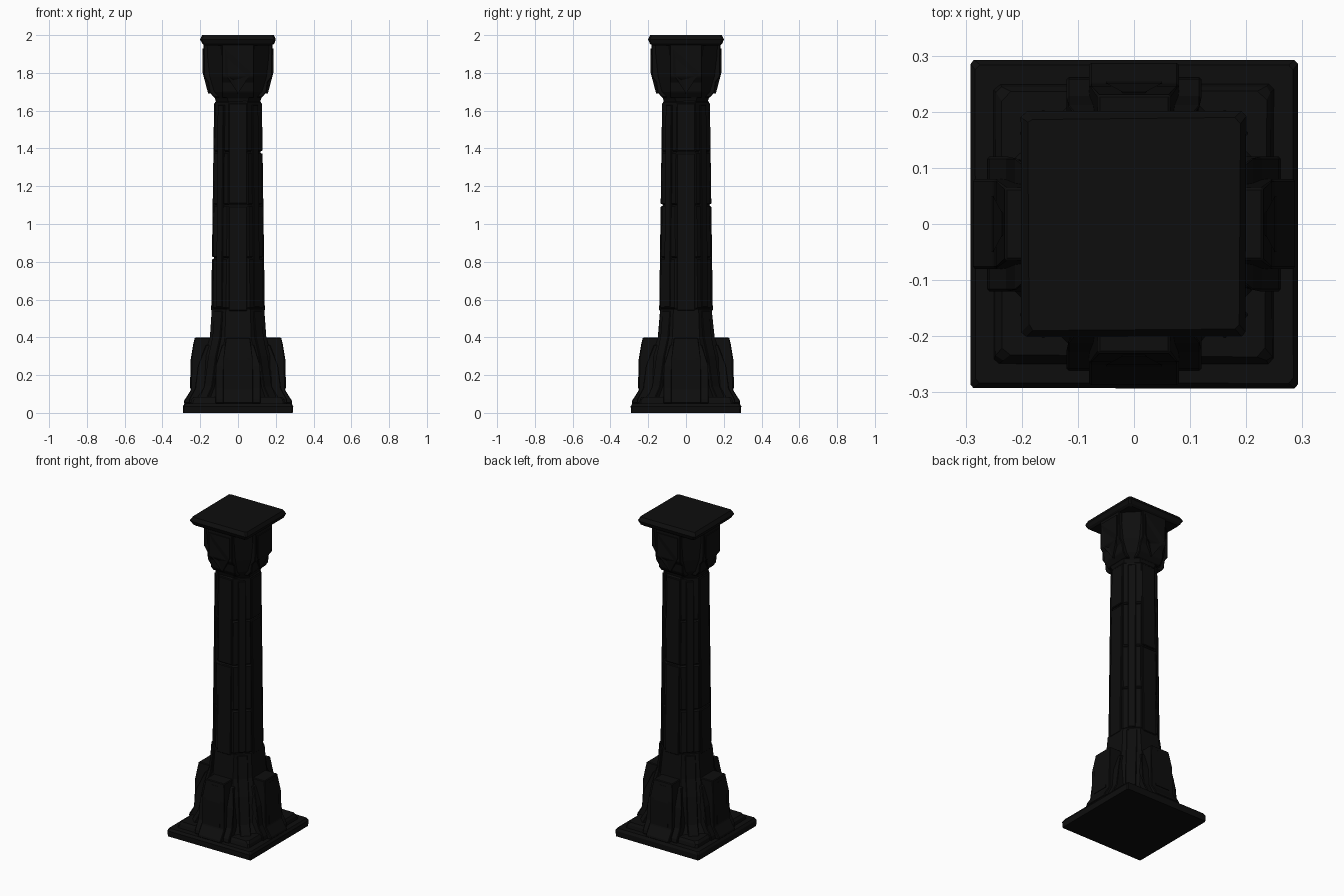
import bpy, bmesh, math, random
from mathutils import Matrix, Vector

random.seed(4)
cube = bpy.data.objects.get("Cube")
if cube:
    bpy.data.objects.remove(cube, do_unlink=True)

stone = bpy.data.materials.new("dark stone")
stone.use_nodes = True
COLOR = (0.0042, 0.0042, 0.0042, 1)
stone.diffuse_color = COLOR
bsdf = stone.node_tree.nodes["Principled BSDF"]
bsdf.inputs["Base Color"].default_value = COLOR
bsdf.inputs["Roughness"].default_value = 0.9


def finish(name, bm, bevel=0.0):
    bmesh.ops.recalc_face_normals(bm, faces=bm.faces)
    mesh = bpy.data.meshes.new(name)
    bm.to_mesh(mesh)
    bm.free()
    mesh.materials.append(stone)
    obj = bpy.data.objects.new(name, mesh)
    bpy.context.collection.objects.link(obj)
    if bevel:
        mod = obj.modifiers.new("worn edges", "BEVEL")
        mod.width = bevel
        mod.segments = 1
    return obj


def loft(name, sections, jitter=0.0):
    """Stack of chamfered squares: (height, half width, corner cut)."""
    bm = bmesh.new()
    rings = []
    for z, h, c in sections:
        ring = []
        for k in range(4):
            turn = Matrix.Rotation(k * math.pi / 2, 3, "Z")
            for x, y in ((h, c - h), (h, h - c)):
                wear = Vector([random.uniform(-jitter, jitter) for _ in "xy"] + [0])
                ring.append(bm.verts.new(turn @ Vector((x, y, z)) + wear))
        rings.append(ring)
    for low, high in zip(rings, rings[1:]):
        for i in range(8):
            j = (i + 1) % 8
            bm.faces.new((low[i], low[j], high[j], high[i]))
    bm.faces.new(rings[0][::-1])
    bm.faces.new(rings[-1])
    return finish(name, bm)


def side_piece(name, profile, half, angle, bevel=0.0, top_half=None):
    """Extrude an (outward, z) profile sideways and turn it to one side."""
    bm = bmesh.new()
    top = max(z for _, z in profile)
    ends = []
    for s in (-1, 1):
        ends.append([bm.verts.new((r, s * (top_half if top_half and z == top else half), z))
                     for r, z in profile])
    n = len(profile)
    bm.faces.new(ends[0])
    bm.faces.new(ends[1][::-1])
    for i in range(n):
        j = (i + 1) % n
        bm.faces.new((ends[0][i], ends[1][i], ends[1][j], ends[0][j]))
    bm.transform(Matrix.Rotation(angle, 4, "Z"))
    return finish(name, bm, bevel)


# Base slab, step and flared octagonal plinth
loft("base_slab", [(0, .29, .006), (.035, .292, .006), (.05, .283, .008)], .001)
loft("base_step", [(.05, .25, .01), (.07, .245, .01), (.085, .235, .015)], .002)
loft("plinth", [(.07, .215, .09), (.14, .195, .1), (.3, .18, .095),
                (.4, .15, .08), (.55, .137, .072)], .002)

# Shaft of stacked worn blocks, tapering upward
seams = [.55, .82, 1.1, 1.38, 1.652]
for i, (a, b) in enumerate(zip(seams, seams[1:])):
    w = .134 - .0035 * i
    loft(f"shaft_block_{i + 1}", [(a, w - .006, .074), (a + .008, w, .072),
                                  (b - .008, w - .003, .071), (b, w - .008, .073)], .002)

# Capital core and top slab
loft("capital", [(1.645, .115, .065), (1.665, .122, .065), (1.7, .142, .075),
                 (1.78, .16, .085), (1.955, .165, .075)], .002)
loft("top_slab", [(1.945, .178, .01), (1.955, .19, .008), (1.977, .2, .008),
                  (2.0, .188, .008)], .002)

# Pieces repeated on the four sides
for name, k in (("left", 0), ("back", 1), ("right", 2), ("front", 3)):
    ang = k * math.pi / 2
    side_piece(f"buttress_{name}",
               [(.1, .05), (.288, .05), (.285, .065), (.25, .12), (.246, .29),
                (.23, .398), (.1, .398)], .08, ang, .004, .065)
    side_piece(f"buttress_shoulder_{name}",
               [(.1, .05), (.262, .05), (.258, .075), (.228, .13), (.212, .25),
                (.17, .36), (.1, .36)], .12, ang, .004, .085)
    side_piece(f"arch_panel_{name}",
               [(.2, .13), (.254, .13), (.251, .28), (.235, .375), (.2, .375)],
               .05, ang, 0, .02)

    # Facing stones on the shaft, with joints at a different height on each side
    joint = (1.38, 1.1, .82, 1.1)[k]
    for part, a, b in (("lower", .54, joint - .006), ("upper", joint + .006, 1.64)):
        ra, rb = [.142 - .014 * (z - .54) for z in (a, b)]
        side_piece(f"shaft_facing_{part}_{name}",
                   [(.1, a), (ra, a), (rb, b), (.1, b)], .048, ang, .004)

    # Capital brackets with a pointed pendant
    side_piece(f"capital_bracket_{name}",
               [(.08, 1.67), (.128, 1.67), (.152, 1.70), (.158, 1.75), (.18, 1.78),
                (.182, 1.955), (.08, 1.955)], .085, ang, .004)
    bm = bmesh.new()
    outline = [(-.07, 1.8), (0, 1.69), (.07, 1.8), (.07, 1.93), (-.07, 1.93)]
    rows = [[bm.verts.new((r, y, z)) for y, z in outline] for r in (.14, .187)]
    bm.faces.new(rows[0][::-1])
    bm.faces.new(rows[1])
    for i in range(5):
        j = (i + 1) % 5
        bm.faces.new((rows[0][i], rows[0][j], rows[1][j], rows[1][i]))
    # Draw the tip back towards the core
    rows[1][1].co.x = .158
    bmesh.ops.triangulate(bm, faces=[f for f in bm.faces if len(f.verts) == 5])
    bm.transform(Matrix.Rotation(ang, 4, "Z"))
    finish(f"capital_pendant_{name}", bm)

    # Narrow ribs down the diagonal corners of the plinth and shaft
    diag = ang + math.pi / 4
    side_piece(f"corner_rib_{name}",
               [(.1, .08), (.262, .08), (.225, .14), (.195, .3), (.164, .4),
                (.148, .54), (.1, .54)], .03, diag, .003)
    side_piece(f"corner_strip_{name}",
               [(.1, .56), (.144, .56), (.132, 1.63), (.1, 1.63)], .022, diag, .003)
